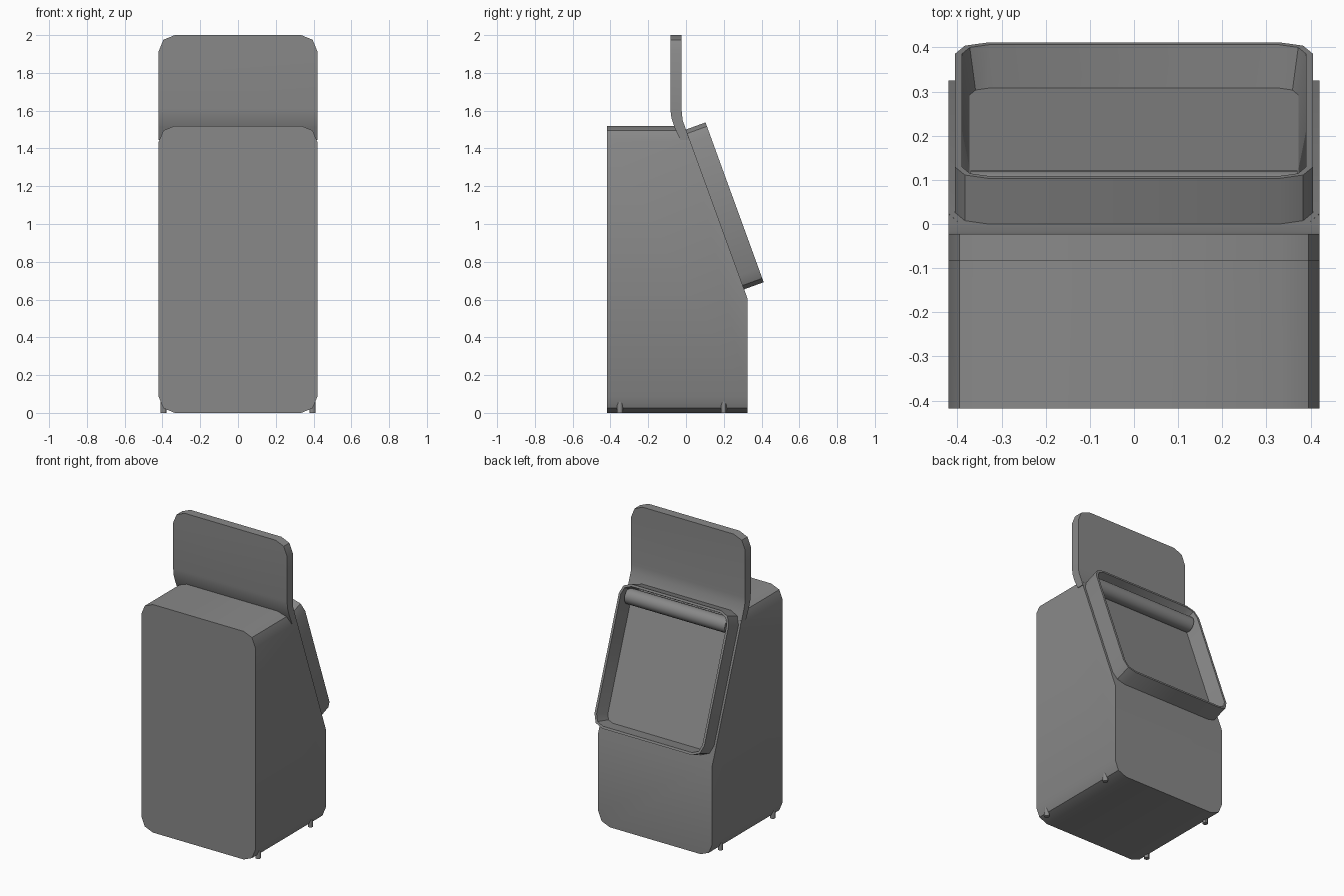
import bpy, bmesh, math
from mathutils import Vector, Matrix

if "Cube" in bpy.data.objects:
    bpy.data.objects.remove(bpy.data.objects["Cube"], do_unlink=True)

grey = bpy.data.materials.new("plain grey")
grey.use_nodes = True
colour = (0.25, 0.25, 0.25, 1)
grey.diffuse_color = colour
grey.node_tree.nodes["Principled BSDF"].inputs["Base Color"].default_value = colour

HALF = 0.42                      # half width of the cabinet
TILT = math.radians(20)          # lean of the sloped back
SLOPE_TOP = Vector((0, 0, 1.5))
NORMAL = Vector((0, math.cos(TILT), math.sin(TILT)))
DOWN = Vector((0, math.sin(TILT), -math.cos(TILT)))


def finish(bm, name):
    bmesh.ops.recalc_face_normals(bm, faces=bm.faces)
    mesh = bpy.data.meshes.new(name)
    bm.to_mesh(mesh)
    bm.free()
    mesh.materials.append(grey)
    obj = bpy.data.objects.new(name, mesh)
    bpy.context.collection.objects.link(obj)
    bpy.ops.object.select_all(action='DESELECT')
    obj.select_set(True)
    bpy.context.view_layer.objects.active = obj
    bpy.ops.object.shade_smooth_by_angle(angle=math.radians(30))
    return obj


def rounded_rect(half_w, half_h, r):
    """Outline with two-segment rounded corners."""
    points = []
    for k, (sx, sy) in enumerate([(1, 1), (-1, 1), (-1, -1), (1, -1)]):
        for step in range(3):
            a = math.radians(90 * k + 45 * step)
            points.append((sx * (half_w - r) + r * math.cos(a),
                           sy * (half_h - r) + r * math.sin(a)))
    return points


def loft(bm, rings):
    """Bridge equal rings and cap both ends."""
    loops = [[bm.verts.new(p) for p in ring] for ring in rings]
    for a, b in zip(loops, loops[1:]):
        for i in range(len(a)):
            j = (i + 1) % len(a)
            bm.faces.new((a[i], a[j], b[j], b[i]))
    bm.faces.new(loops[0])
    bm.faces.new(loops[-1])


# Cabinet: rounded block with a sloping cut at the back
bm = bmesh.new()
outline = rounded_rect(HALF, 0.76, 0.085)
loft(bm, [[(x, y, z + 0.76) for x, z in outline] for y in (-0.418, 0.325)])
cut = bmesh.ops.bisect_plane(bm, geom=bm.verts[:] + bm.edges[:] + bm.faces[:],
                             plane_co=SLOPE_TOP, plane_no=NORMAL, clear_outer=True)
bmesh.ops.holes_fill(bm, edges=[e for e in bm.edges if e.is_boundary], sides=0)
finish(bm, "cabinet")

# Header sign: upright sheet bending into the slope
bm = bmesh.new()
profile = [(-0.083, 2), (-0.023, 2), (-0.023, 1.6), (-0.018, 1.55), (0, 1.5),
           (0.02, 1.444), (-0.03, 1.444), (-0.06, 1.51), (-0.077, 1.56), (-0.083, 1.61)]
loft(bm, [[(x, y, z) for y, z in profile] for x in (-HALF, HALF)])
corners = [e for e in bm.edges if all(v.co.z > 1.99 for v in e.verts)
           and abs(e.verts[0].co.x - e.verts[1].co.x) < 0.01]
bmesh.ops.bevel(bm, geom=corners, offset=0.085, segments=2, profile=0.5, affect='EDGES')
finish(bm, "header_sign")

# Screen frame: tray with tapered inner walls lying on the slope
bm = bmesh.new()
centre = SLOPE_TOP + DOWN * 0.45


def slope_ring(inset, radius, depth):
    return [centre + Vector((x, 0, 0)) + DOWN * s + NORMAL * depth
            for x, s in rounded_rect(0.405 - inset, 0.45 - inset, radius)]


loft(bm, [slope_ring(0, 0.075, -0.005), slope_ring(0, 0.075, 0.11),
          slope_ring(0.015, 0.062, 0.11), slope_ring(0.033, 0.045, 0.012)])
finish(bm, "screen_frame")

# Roll under the upper lip of the frame
bm = bmesh.new()
bmesh.ops.create_cone(bm, cap_ends=True, segments=24, radius1=0.05, radius2=0.05, depth=0.74,
                      matrix=Matrix.Translation(SLOPE_TOP + DOWN * 0.085 + NORMAL * 0.045)
                      @ Matrix.Rotation(math.pi / 2, 4, 'Y'))
finish(bm, "screen_roll")

# Four small feet at the lower corners
for side, sx in (("left", 1), ("right", -1)):
    for end, y in (("front", -0.35), ("back", 0.2)):
        bm = bmesh.new()
        bmesh.ops.create_cone(bm, cap_ends=True, segments=12, radius1=0.016, radius2=0.016,
                              depth=0.06, matrix=Matrix.Translation((sx * 0.394, y, 0.03)))
        finish(bm, f"foot_{end}_{side}")
